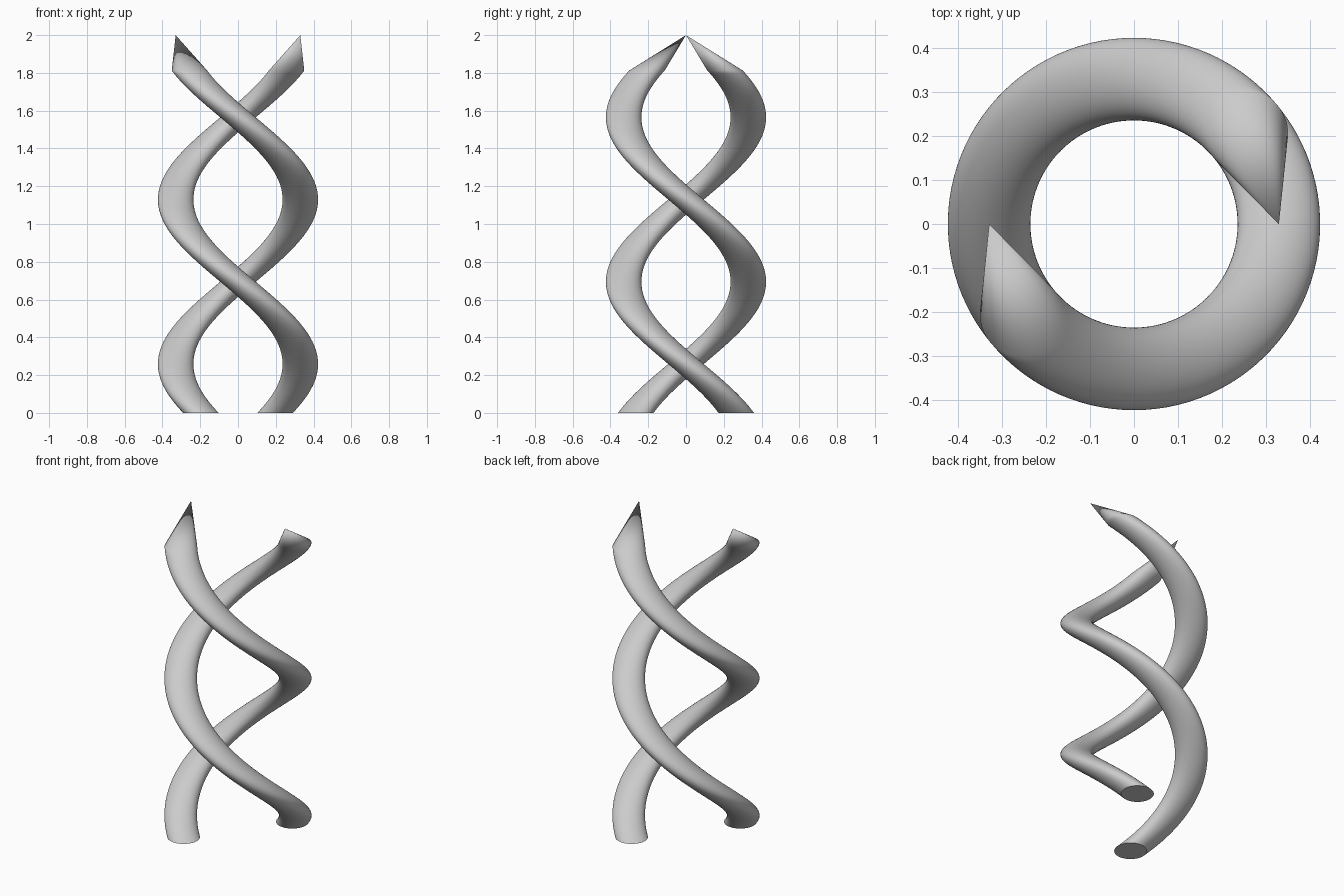
import bpy, bmesh
from math import cos, sin, pi, radians

if "Cube" in bpy.data.objects:
    bpy.data.objects.remove(bpy.data.objects["Cube"])

R, r = 0.33, 0.094             # helix radius, strand radius
TOP, TIP_START = 2.0, 1.812    # apex height, height where the tip begins
RATE = radians(413.5) / TOP    # clockwise twist per unit of height
SIDES, STEPS = 48, 110


def strand(name, phase):
    bm = bmesh.new()

    def centre(z):
        a = phase + RATE * (TOP - z)
        return R * cos(a), R * sin(a), a

    # horizontal circles stacked along the helix
    rings = []
    for i in range(STEPS + 1):
        z = TIP_START * i / STEPS
        cx, cy, a = centre(z)
        rings.append([bm.verts.new((cx + r * cos(a + 2 * pi * k / SIDES),
                                    cy + r * sin(a + 2 * pi * k / SIDES), z))
                      for k in range(SIDES)])
    for lo, hi in zip(rings, rings[1:]):
        for k in range(SIDES):
            n = (k + 1) % SIDES
            bm.faces.new((lo[k], lo[n], hi[n], hi[k]))
    # pointed tip
    cx, cy, _ = centre(TOP)
    apex = bm.verts.new((cx, cy, TOP))
    for k in range(SIDES):
        bm.faces.new((rings[-1][k], rings[-1][(k + 1) % SIDES], apex))
    # flat foot with a sharp rim
    for f in bm.faces:
        f.smooth = True
    foot = bm.faces.new(rings[0][::-1])
    for e in foot.edges:
        e.smooth = False
    mesh = bpy.data.meshes.new(name)
    bm.to_mesh(mesh)
    bm.free()
    bpy.context.collection.objects.link(bpy.data.objects.new(name, mesh))


strand("right_strand", 0)
strand("left_strand", pi)
